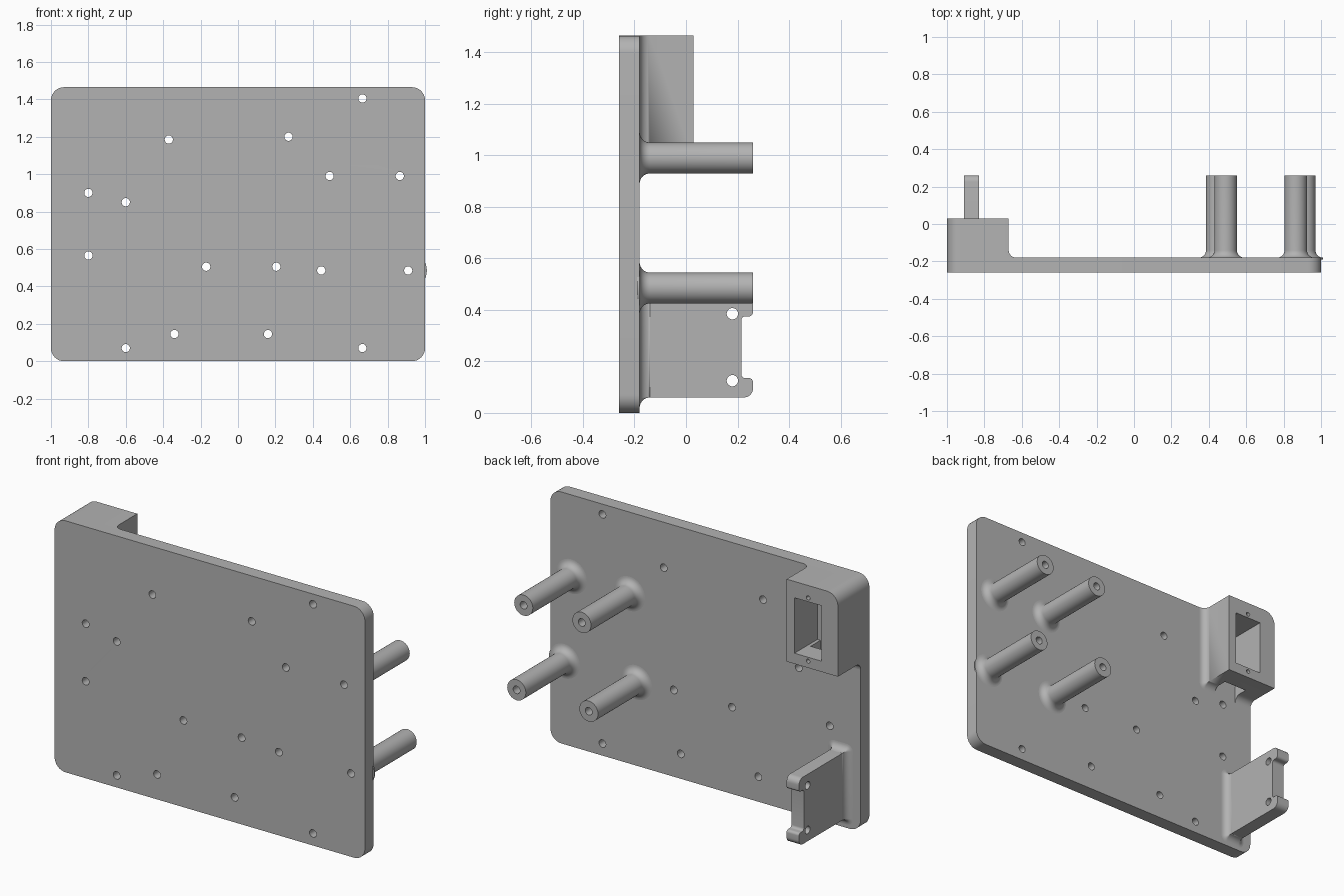
import bpy, bmesh, math
from mathutils import Matrix, Vector

old = bpy.data.objects.get("Cube")
if old:
    bpy.data.objects.remove(old, do_unlink=True)

# One grey plastic for everything
grey = bpy.data.materials.new("grey plastic")
grey.use_nodes = True
grey.diffuse_color = (0.45, 0.45, 0.45, 1)
grey.node_tree.nodes["Principled BSDF"].inputs["Base Color"].default_value = (0.45, 0.45, 0.45, 1)

FRONT, FACE, TIP = -0.26, -0.18, 0.26   # plate front, plate back, far end
ROOT = FACE - 0.01                      # parts sink slightly into the plate
FILLET, BORE = 0.04, 0.022
TO_XZ = Matrix(((1, 0, 0), (0, 0, -1), (0, 1, 0))).to_4x4()
TO_YZ = Matrix(((0, 0, 1), (1, 0, 0), (0, 1, 0))).to_4x4()


def link(name, mesh):
    obj = bpy.data.objects.new(name, mesh)
    bpy.context.collection.objects.link(obj)
    return obj


def from_bmesh(name, bm):
    bmesh.ops.remove_doubles(bm, verts=bm.verts, dist=1e-5)
    bmesh.ops.recalc_face_normals(bm, faces=bm.faces)
    mesh = bpy.data.meshes.new(name)
    bm.to_mesh(mesh)
    bm.free()
    return link(name, mesh)


def finish(obj):
    obj.data.materials.clear()
    obj.data.materials.append(grey)
    bpy.ops.object.select_all(action='DESELECT')
    obj.select_set(True)
    bpy.context.view_layer.objects.active = obj
    bpy.ops.object.shade_smooth_by_angle(angle=math.radians(30))


def baked(obj):
    bpy.context.view_layer.update()
    dg = bpy.context.evaluated_depsgraph_get()
    return bpy.data.meshes.new_from_object(obj.evaluated_get(dg))


def circle(u, v, r, n=32):
    return [(u + r * math.cos(math.tau * i / n), v + r * math.sin(math.tau * i / n)) for i in range(n)]


def rounded(corners, n=8):
    """Polygon of (u, v, radius) corners with each corner rounded."""
    out = []
    for i, (u, v, r) in enumerate(corners):
        p = Vector((u, v))
        a = (Vector(corners[i - 1][:2]) - p).normalized()
        b = (Vector(corners[(i + 1) % len(corners)][:2]) - p).normalized()
        if r == 0:
            out.append((u, v))
            continue
        centre = p + (a + b) * r            # square corners only
        for k in range(n + 1):
            t = k / n * math.pi / 2
            out.append(tuple(centre - b * r * math.cos(t) - a * r * math.sin(t)))
    return out


def sheet(name, outlines, thickness, matrix):
    """Extrude an outline with holes, using a filled flat curve."""
    curve = bpy.data.curves.new(name, 'CURVE')
    curve.dimensions, curve.fill_mode, curve.extrude = '2D', 'BOTH', thickness / 2
    for pts in outlines:
        sp = curve.splines.new('POLY')
        sp.points.add(len(pts) - 1)
        for p, (u, v) in zip(sp.points, pts):
            p.co = (u, v, 0, 1)
        sp.use_cyclic_u = True
    tmp = link(name + "_curve", curve)
    mesh = baked(tmp)
    bpy.data.objects.remove(tmp, do_unlink=True)
    mesh.transform(matrix)
    bm = bmesh.new()
    bm.from_mesh(mesh)
    return from_bmesh(name, bm)


def flared_block(name, x0, x1, z0, z1, top):
    """Block rising from the plate with a concave fillet round its foot."""
    steps = [(FILLET, ROOT)]
    for i in range(9):
        t = i / 8 * math.pi / 2
        steps.append((FILLET * (1 - math.sin(t)), FACE + FILLET * (1 - math.cos(t))))
    steps.append((0, top))
    bm, rings = bmesh.new(), []
    for d, y in steps:
        pts = rounded([(x0 - d, z0 - d, max(d, 1e-7)), (x1 + d, z0 - d, max(d, 1e-7)),
                       (x1 + d, z1 + d, max(d, 1e-7)), (x0 - d, z1 + d, max(d, 1e-7))])
        rings.append([bm.verts.new((u, y, v)) for u, v in pts])
    bridge(bm, rings)
    bm.faces.new(rings[0])
    bm.faces.new(rings[-1])
    return from_bmesh(name, bm)


def bridge(bm, rings):
    for a, b in zip(rings, rings[1:]):
        for i in range(len(a)):
            j = (i + 1) % len(a)
            bm.faces.new((a[i], a[j], b[j], b[i]))


def box(name, lo, hi):
    bm = bmesh.new()
    bmesh.ops.create_cube(bm, size=1)
    for v in bm.verts:
        v.co = [l if c < 0 else h for c, l, h in zip(v.co, lo, hi)]
    return from_bmesh(name, bm)


def apply_boolean(obj, cutters, operation):
    for c in cutters:
        c.hide_render = True
        m = obj.modifiers.new("cut", 'BOOLEAN')
        m.object, m.operation, m.solver = c, operation, 'EXACT'
        mesh = baked(obj)
        obj.modifiers.clear()
        obj.data = mesh
        bpy.data.objects.remove(c, do_unlink=True)


# Mounting plate with drilled holes
plate_outline = rounded([(-1, 0, 0.07), (1, 0, 0.07), (1, 1.465, 0.07), (-1, 1.465, 0.07)])
posts = [(0.49, 0.99), (0.865, 0.99), (0.445, 0.485), (0.91, 0.485)]
drilled = [(-0.8, 0.9), (-0.6, 0.85), (-0.8, 0.565), (-0.37, 1.185), (0.27, 1.2), (0.665, 1.405),
           (-0.17, 0.505), (0.205, 0.505), (-0.6, 0.07), (-0.34, 0.145), (0.16, 0.145), (0.665, 0.07)]
plate = sheet("mounting_plate", [plate_outline] + [circle(x, z, BORE) for x, z in posts + drilled],
              FACE - FRONT, Matrix.Translation((0, (FRONT + FACE) / 2, 0)) @ TO_XZ)
finish(plate)

# Hollow standoff posts with flared feet
for number, (x, z) in enumerate(posts, 1):
    profile = [(BORE, ROOT), (0.06 + FILLET, ROOT)]
    for i in range(9):
        t = i / 8 * math.pi / 2
        profile.append((0.06 + FILLET * (1 - math.sin(t)), FACE + FILLET * (1 - math.cos(t))))
    profile += [(0.06, TIP), (BORE, TIP), (BORE, ROOT)]
    bm = bmesh.new()
    bridge(bm, [[bm.verts.new((u, y, v)) for u, v in circle(x, z, r)] for r, y in profile])
    finish(from_bmesh(f"standoff_{number}", bm))

# Corner housing trimmed to the plate outline, with pocket, cable slot and screw holes
housing = flared_block("corner_housing", -1.2, -0.67, 0.985, 1.7, 0.03)
trim = sheet("housing_trim", [plate_outline], 2, TO_XZ)
apply_boolean(housing, [trim], 'INTERSECT')
cuts = [box("pocket", (-0.895, -0.25, 1.047), (-0.72, 0.1, 1.37)),
        box("cable_slot", (-0.89, -0.25, 0.9), (-0.74, -0.09, 1.1))]
for z in (1.024, 1.393):
    cuts.append(sheet("screw_hole", [circle(-0.808, z, 0.012, 16)], 0.2, TO_XZ))
apply_boolean(housing, cuts, 'DIFFERENCE')
finish(housing)

# Notched upright bracket with two holes and a flared foot
bracket_outline = rounded([(ROOT, 0.06, 0), (TIP, 0.06, 0.035), (TIP, 0.135, 0.015), (0.215, 0.135, 0.015),
                           (0.215, 0.375, 0.015), (TIP, 0.375, 0.015), (TIP, 0.45, 0.035), (ROOT, 0.45, 0)])
bracket = sheet("side_bracket", [bracket_outline, circle(0.18, 0.125, BORE), circle(0.18, 0.385, BORE)],
                0.08, Matrix.Translation((-0.87, 0, 0)) @ TO_YZ)
finish(bracket)
finish(flared_block("bracket_foot", -0.91, -0.83, 0.06, 0.45, FACE + FILLET))
